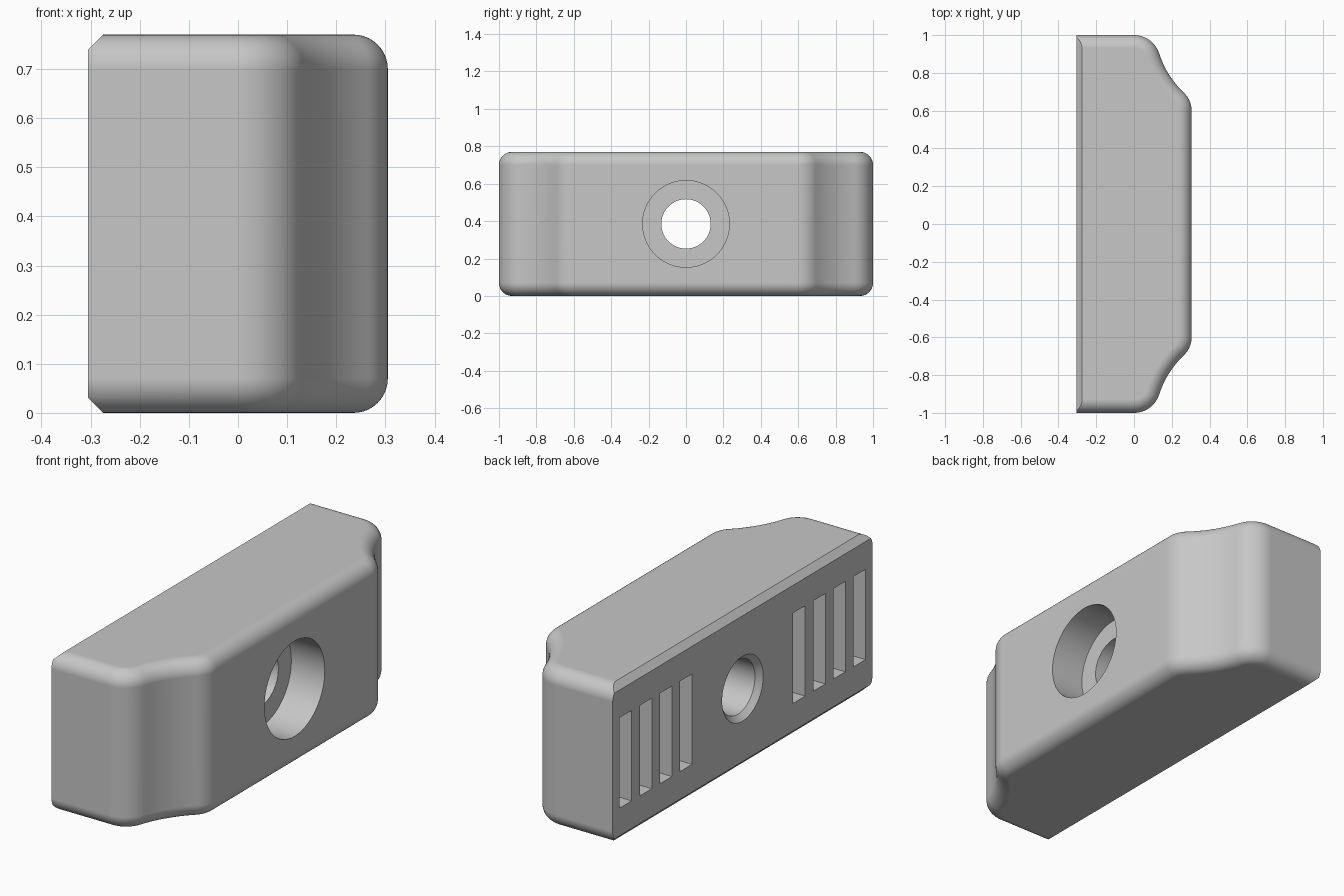
import bpy, bmesh
from math import sin, cos, pi, atan2, acos, hypot
from mathutils import Vector

cube = bpy.data.objects.get("Cube")
if cube:
    bpy.data.objects.remove(cube)

BACK, FRONT, HEIGHT = -0.305, 0.305, 0.77
FILLET, CHAMFER = 0.07, 0.03

grey = bpy.data.materials.new("plain grey")
grey.use_nodes = True
grey.diffuse_color = (0.57, 0.57, 0.57, 1)
grey.node_tree.nodes["Principled BSDF"].inputs["Base Color"].default_value = (0.57, 0.57, 0.57, 1)


def make_object(name, bm):
    bmesh.ops.recalc_face_normals(bm, faces=bm.faces)
    mesh = bpy.data.meshes.new(name)
    bm.to_mesh(mesh)
    bm.free()
    mesh.materials.append(grey)
    obj = bpy.data.objects.new(name, mesh)
    bpy.context.collection.objects.link(obj)
    return obj


def loft(bm, rings):
    """Skin a stack of closed rings and cap both ends."""
    loops = [[bm.verts.new(p) for p in ring] for ring in rings]
    n = len(loops[0])
    for a, b in zip(loops, loops[1:]):
        for i in range(n):
            j = (i + 1) % n
            bm.faces.new((a[i], a[j], b[j], b[i]))
    bm.faces.new(loops[0])
    bm.faces.new(loops[-1])


def arc(centre, radius, start, end, steps, side=1):
    """Points with outward normals; side -1 makes a hollow arc."""
    out = []
    for i in range(steps + 1):
        t = start + (end - start) * i / steps
        n = Vector((cos(t), sin(t)))
        out.append((centre + n * radius * side, n))
    return out


def plan_outline():
    """Shoulder, hollow and nose arcs, tangent to each other, mirrored in y."""
    ra, rb, rc = 0.14, 0.13, 0.5
    shoulder, nose = Vector((0, 1 - ra)), Vector((FRONT - rb, 0.6))
    d = nose - shoulder
    la, lb, ld = ra + rc, rb + rc, d.length
    a1 = atan2(d.y, d.x) + acos((la * la + ld * ld - lb * lb) / (2 * la * ld))
    hollow = shoulder + Vector((cos(a1), sin(a1))) * la
    to_hollow = hollow - nose
    a2 = atan2(to_hollow.y, to_hollow.x)
    half = [(Vector((BACK, 1)), Vector((0, 1)))]
    half += arc(shoulder, ra, pi / 2, a1, 12)
    half += arc(hollow, rc, a1, a2, 10, -1)[1:-1]
    half += arc(nose, rb, a2, 0, 10)
    flip = Vector((1, -1))
    return half + [(p * flip, n * flip) for p, n in reversed(half)]


# Body: plan outline lofted with rounded top and bottom rims
outline = plan_outline()
steps = 10
rim = [(FILLET * (1 - sin(t)), FILLET * (1 - cos(t)))
       for t in (pi / 2 * i / steps for i in range(steps + 1))]
levels = [(inset, z) for inset, z in reversed([(a, b) for b, a in rim])]
levels = sorted(levels, key=lambda lv: lv[1])
levels += [(inset, HEIGHT - z) for inset, z in reversed(levels)]
bm = bmesh.new()
loft(bm, [[(*(p - n * inset), z) for p, n in outline] for inset, z in levels])

# Chamfers along the long rear edges
for z, up in ((0, -1), (HEIGHT, 1)):
    cut = bmesh.ops.bisect_plane(
        bm, geom=bm.verts[:] + bm.edges[:] + bm.faces[:],
        plane_co=(BACK + CHAMFER, 0, z), plane_no=(-1, 0, up), clear_outer=True)
    edges = [e for e in cut["geom_cut"] if isinstance(e, bmesh.types.BMEdge)]
    bmesh.ops.edgenet_fill(bm, edges=edges)
body = make_object("clamp_block", bm)

# Cutter: stepped bore with a countersunk rear mouth
bm = bmesh.new()
bore = [(BACK - 0.03, 0.188), (BACK + 0.026, 0.132), (0.125, 0.132),
        (0.125, 0.232), (FRONT + 0.1, 0.232)]
sides = 64
loft(bm, [[(x, r * cos(2 * pi * i / sides), HEIGHT / 2 + r * sin(2 * pi * i / sides))
           for i in range(sides)] for x, r in bore])

# Cutter: four grip slots on each side of the rear face
for side in (-1, 1):
    for i in range(4):
        y = side * (0.435 + 0.155 * i)
        ring = [(y - 0.046, 0.165), (y + 0.046, 0.165), (y + 0.046, 0.605), (y - 0.046, 0.605)]
        loft(bm, [[(x, *p) for p in ring] for x in (BACK - 0.1, BACK + 0.1)])
cutter = make_object("bore_and_slot_cutter", bm)
cutter.hide_render = True

bpy.ops.object.select_all(action="DESELECT")
body.select_set(True)
bpy.context.view_layer.objects.active = body
boolean = body.modifiers.new("bore and slots", "BOOLEAN")
boolean.operation = "DIFFERENCE"
boolean.solver = "EXACT"
boolean.object = cutter
bpy.ops.object.modifier_apply(modifier=boolean.name)
bpy.data.objects.remove(cutter)

# Smooth rounded surfaces, crisp machined edges
bpy.ops.object.shade_smooth_by_angle(angle=pi / 6)
weighted = body.modifiers.new("flat face normals", "WEIGHTED_NORMAL")
weighted.keep_sharp = True
